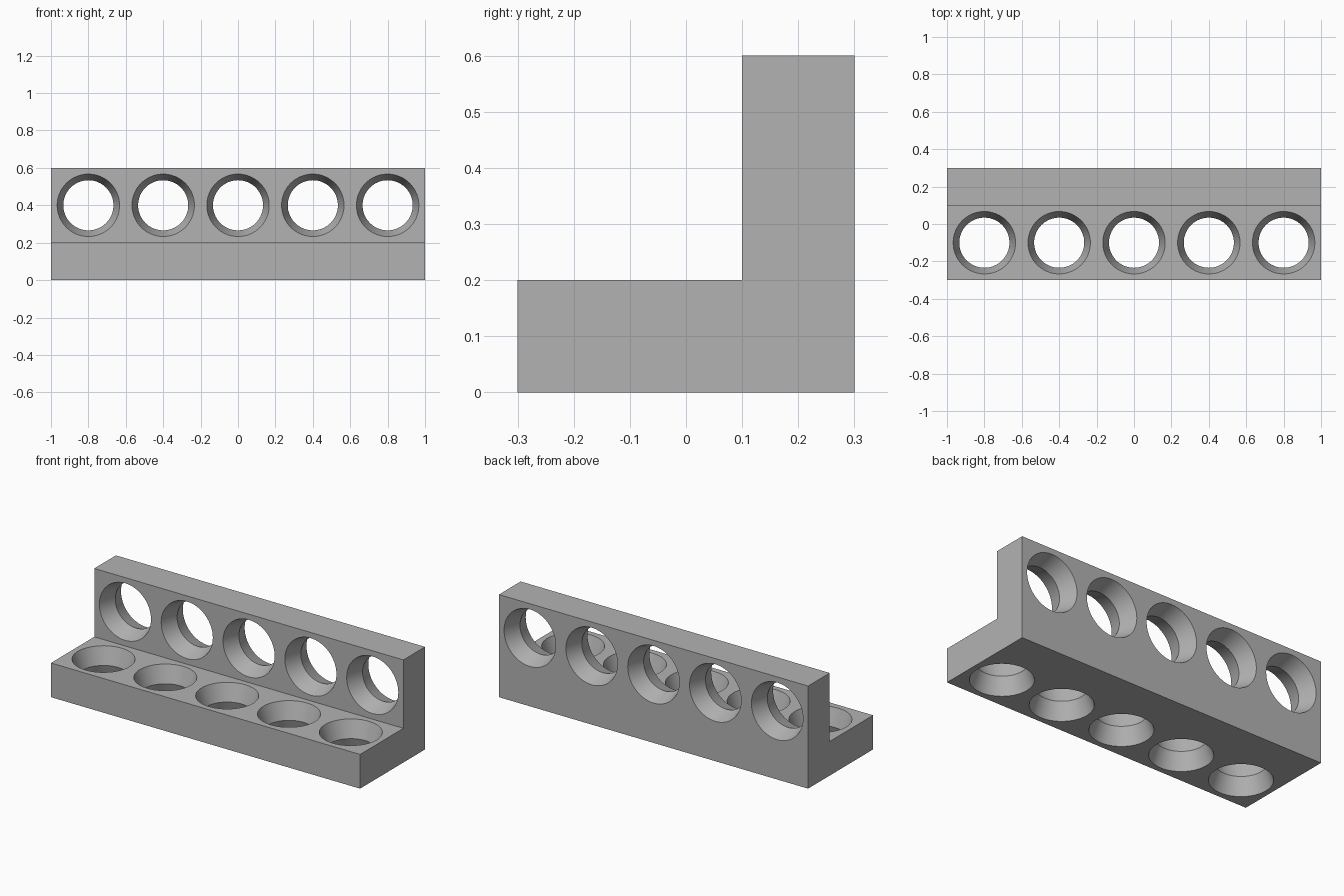
import bpy, bmesh, math
from mathutils import Matrix, Vector

if "Cube" in bpy.data.objects:
    bpy.data.objects.remove(bpy.data.objects["Cube"])

grey = bpy.data.materials.new("plain grey")
grey.diffuse_color = (0.45, 0.45, 0.45, 1)
grey.use_nodes = True
grey.node_tree.nodes["Principled BSDF"].inputs["Base Color"].default_value = grey.diffuse_color


def make_object(name, bm):
    bmesh.ops.recalc_face_normals(bm, faces=bm.faces)
    mesh = bpy.data.meshes.new(name)
    bm.to_mesh(mesh)
    bm.free()
    mesh.materials.append(grey)
    obj = bpy.data.objects.new(name, mesh)
    bpy.context.collection.objects.link(obj)
    return obj


# L-shaped bar: profile in y/z, extruded along x
bm = bmesh.new()
profile = [(-0.3, 0), (0.3, 0), (0.3, 0.6), (0.1, 0.6), (0.1, 0.2), (-0.3, 0.2)]
face = bm.faces.new([bm.verts.new((-1, y, z)) for y, z in profile])
ext = bmesh.ops.extrude_face_region(bm, geom=[face])
bmesh.ops.translate(bm, vec=(2, 0, 0),
                    verts=[v for v in ext["geom"] if isinstance(v, bmesh.types.BMVert)])
bracket = make_object("angle_bracket", bm)

# Hourglass hole cutters: two cones meeting at a narrow waist
WAIST, MOUTH, HALF, OVER, SIDES = 0.134, 0.167, 0.1, 0.01, 64
outer = WAIST + (MOUTH - WAIST) * (HALF + OVER) / HALF


def add_hourglass(bm, matrix):
    rings = []
    for h, r in ((-HALF - OVER, outer), (0, WAIST), (HALF + OVER, outer)):
        rings.append([bm.verts.new(matrix @ Vector((r * math.cos(a), r * math.sin(a), h)))
                      for a in (2 * math.pi * i / SIDES for i in range(SIDES))])
    for lo, hi in zip(rings, rings[1:]):
        for i in range(SIDES):
            j = (i + 1) % SIDES
            bm.faces.new((lo[i], lo[j], hi[j], hi[i]))
    bm.faces.new(rings[0][::-1])
    bm.faces.new(rings[-1])


bm = bmesh.new()
for i in range(5):
    x = -0.8 + 0.4 * i
    add_hourglass(bm, Matrix.Translation((x, -0.1, 0.1)))
    add_hourglass(bm, Matrix.Translation((x, 0.2, 0.4)) @ Matrix.Rotation(math.pi / 2, 4, 'X'))
cutter = make_object("hole_cutter", bm)
cutter.hide_render = True

# Cut the holes and smooth their walls
mod = bracket.modifiers.new("holes", 'BOOLEAN')
mod.operation = 'DIFFERENCE'
mod.solver = 'EXACT'
mod.object = cutter
bpy.context.view_layer.objects.active = bracket
bracket.select_set(True)
bpy.ops.object.modifier_apply(modifier=mod.name)
bpy.data.objects.remove(cutter)
bpy.ops.object.shade_smooth_by_angle(angle=math.radians(25))
